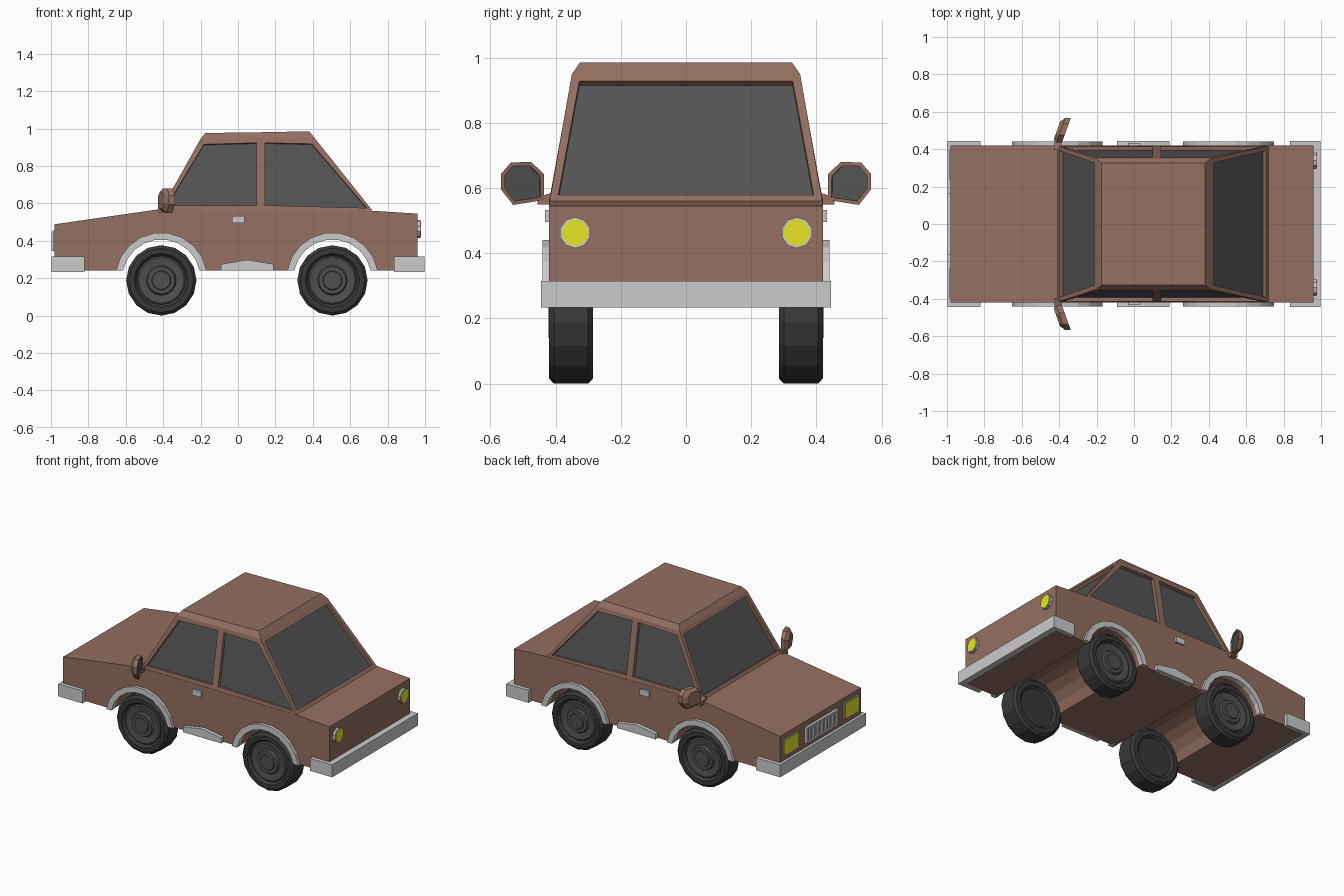
import bpy, bmesh, math
from mathutils import Matrix, Vector

if "Cube" in bpy.data.objects:
    bpy.data.objects.remove(bpy.data.objects["Cube"])


def material(name, r, g, b):
    m = bpy.data.materials.new(name)
    m.diffuse_color = (r, g, b, 1)
    m.use_nodes = True
    m.node_tree.nodes["Principled BSDF"].inputs["Base Color"].default_value = m.diffuse_color
    return m


PAINT = material("paint", 0.30, 0.16, 0.12)
GLASS = material("dark_glass", 0.09, 0.09, 0.09)
TRIM = material("trim_grey", 0.6, 0.6, 0.6)
TYRE = material("rubber", 0.04, 0.04, 0.04)
RIM = material("rim_grey", 0.08, 0.08, 0.08)
LAMP = material("lamp_yellow", 0.8, 0.8, 0.02)


def finish(name, bm, mats, mirror=False):
    bmesh.ops.recalc_face_normals(bm, faces=bm.faces)
    me = bpy.data.meshes.new(name)
    bm.to_mesh(me)
    bm.free()
    for m in mats:
        me.materials.append(m)
    ob = bpy.data.objects.new(name, me)
    bpy.context.collection.objects.link(ob)
    if mirror:
        mod = ob.modifiers.new("mirror", 'MIRROR')
        mod.use_axis = (False, True, False)
        mod.use_mirror_merge = False
    return ob


def prism(name, pts, axis, a, b, mat, mirror=False):
    """Extrude a 2D outline along an axis from a to b."""
    place = {'x': lambda p: (a, p[0], p[1]),
             'y': lambda p: (p[0], a, p[1]),
             'z': lambda p: (p[0], p[1], a)}[axis]
    bm = bmesh.new()
    face = bm.faces.new([bm.verts.new(place(p)) for p in pts])
    ext = bmesh.ops.extrude_face_region(bm, geom=[face], use_keep_orig=True)
    vec = Vector([(b - a) * (axis == k) for k in 'xyz'])
    bmesh.ops.translate(bm, vec=vec, verts=[g for g in ext['geom'] if isinstance(g, bmesh.types.BMVert)])
    return finish(name, bm, [mat], mirror)


def rect(u0, u1, v0, v1):
    return [(u0, v0), (u1, v0), (u1, v1), (u0, v1)]


WHEELS = {"front": -0.41, "rear": 0.505}
AXLE, FLOOR = 0.188, 0.24


def arch(cx, r, n=9):
    """Arc over a wheel, left to right, ending at floor level."""
    s = math.asin((FLOOR - AXLE - 0.01) / r)
    angs = [math.pi - s - (math.pi - 2 * s) * i / n for i in range(n + 1)]
    return [(cx + r * math.cos(t), AXLE + 0.01 + r * math.sin(t)) for t in angs]


# Lower body with full-width wheel arches
outline = [(-0.98, FLOOR)] + arch(WHEELS["front"], 0.212) + arch(WHEELS["rear"], 0.212)
outline += [(0.96, FLOOR), (0.96, 0.545), (0.72, 0.56), (-0.41, 0.57), (-0.98, 0.488)]
prism("body", outline, 'y', -0.42, 0.42, PAINT)

# Cabin: three rings with a pillar point on each side
PX = 0.1225


def ring(bm, hw, front, pillar_z, rear):
    pts = [(front[0], -hw, front[1]), (PX, -hw, pillar_z), (rear[0], -hw, rear[1]),
           (rear[0], hw, rear[1]), (PX, hw, pillar_z), (front[0], hw, front[1])]
    return [bm.verts.new(p) for p in pts]


bm = bmesh.new()
base = ring(bm, 0.418, (-0.41, 0.57), 0.565, (0.72, 0.56))
mid = ring(bm, 0.35, (-0.20, 0.945), 0.948, (0.41, 0.949))
top = ring(bm, 0.325, (-0.175, 0.976), 0.980, (0.38, 0.985))
windows = []
for i in range(6):
    j = (i + 1) % 6
    windows.append(bm.faces.new((base[i], base[j], mid[j], mid[i])))
    bm.faces.new((mid[i], mid[j], top[j], top[i]))
bm.faces.new(top)
bm.normal_update()
# Window openings: inset, narrow the middle pillar, then recess the glass
bmesh.ops.inset_individual(bm, faces=windows, thickness=0.035, depth=0)
for f in windows:
    side = 1 if f.calc_center_median().x > PX else -1
    for v in f.verts:
        if abs(v.co.x - PX) < 0.06:
            v.co.x = PX + side * 0.0225
bm.normal_update()
bmesh.ops.inset_individual(bm, faces=windows, thickness=0, depth=-0.022)
for f in windows:
    f.material_index = 1
finish("cabin", bm, [PAINT, GLASS])


def lathe(name, profile, cx, mat, sides=16):
    """Spin an (r, y) profile about the axle; mirrored to the other side."""
    bm = bmesh.new()
    vs = [bm.verts.new((cx, y, AXLE - r)) for r, y in profile]
    es = [bm.edges.new(p) for p in zip(vs, vs[1:])]
    bmesh.ops.spin(bm, geom=vs + es, cent=(cx, 0, AXLE), axis=(0, 1, 0),
                   angle=2 * math.pi, steps=sides)
    bmesh.ops.remove_doubles(bm, verts=bm.verts, dist=0.0005)
    return finish(name, bm, [mat], True)


# Wheels and arch trims
tyre = [(0, 0.30), (0.125, 0.30), (0.14, 0.285), (0.172, 0.285), (0.188, 0.30),
        (0.188, 0.405), (0.172, 0.42), (0.145, 0.42), (0.13, 0.402)]
rim = [(0.13, 0.402), (0.122, 0.408), (0.08, 0.402), (0.073, 0.415),
       (0.052, 0.415), (0.048, 0.422), (0, 0.422)]
for end, cx in WHEELS.items():
    lathe(end + "_tyres", tyre, cx, TYRE)
    lathe(end + "_rims", rim, cx, RIM)
    prism(end + "_arch_trim", arch(cx, 0.246) + arch(cx, 0.209)[::-1],
          'y', 0.41, 0.44, TRIM, True)

# Wrap-around bumpers
for end, s, inner, face in (("front", -1, 0.82, 0.975), ("rear", 1, 0.835, 0.955)):
    half = [(s * inner, 0.415), (s * inner, 0.445), (s * 0.998, 0.445)]
    u = half + [(x, -y) for x, y in reversed(half)] + [(s * face, -0.415), (s * face, 0.415)]
    prism(end + "_bumper", u, 'z', 0.233, 0.315, TRIM)

# Side skirts and door handles
prism("side_skirts", [(-0.09, FLOOR), (0.19, FLOOR), (0.19, 0.275), (0.05, 0.298), (-0.09, 0.275)],
      'y', 0.41, 0.445, TRIM, True)
prism("door_handles", rect(-0.032, 0.034, 0.495, 0.533), 'y', 0.41, 0.433, TRIM, True)


# Round rear lamps
def disc(r, n=10):
    return [(0.34 + r * math.cos(2 * math.pi * (i + 0.5) / n),
             0.463 + r * math.sin(2 * math.pi * (i + 0.5) / n)) for i in range(n)]


prism("rear_lamp_rings", disc(0.048), 'x', 0.95, 0.975, TRIM, True)
prism("rear_lamp_lenses", disc(0.041), 'x', 0.95, 0.979, LAMP, True)

# Square front lamps and the barred grille
prism("front_lamp_frames", rect(0.235, 0.395, 0.345, 0.458), 'x', -0.986, -0.97, TRIM, True)
prism("front_lamp_lenses", rect(0.243, 0.387, 0.353, 0.450), 'x', -0.99, -0.97, LAMP, True)
prism("grille_back", rect(-0.165, 0.165, 0.345, 0.45), 'x', -0.985, -0.97, TRIM)
for z in (0.345, 0.438):
    prism("grille_rail", rect(-0.165, 0.165, z, z + 0.012), 'x', -0.997, -0.97, TRIM)
for i in range(9):
    y = -0.158 + i * 0.316 / 8
    prism("grille_bar", rect(y - 0.008, y + 0.008, 0.35, 0.445), 'x', -0.996, -0.97, TRIM)

# Wing mirrors: tapered, swept shells with recessed glass facing back
shape = [(0.436, 0.563), (0.53, 0.548), (0.567, 0.595), (0.567, 0.643),
         (0.537, 0.678), (0.475, 0.68), (0.436, 0.643)]
bm = bmesh.new()
cy, cz = 0.50, 0.615
loops = []
for x, k in ((-0.435, 0.7), (-0.415, 1.0), (-0.385, 1.0)):
    pts = [(cy + (y - cy) * k, cz + (z - cz) * k) for y, z in shape]
    loops.append([bm.verts.new((x + 0.36 * (y - 0.436), y, z)) for y, z in pts])
for lo, hi in zip(loops, loops[1:]):
    for i in range(7):
        j = (i + 1) % 7
        bm.faces.new((lo[i], lo[j], hi[j], hi[i]))
bm.faces.new(loops[0][::-1])
glass = bm.faces.new(loops[-1])
bm.normal_update()
bmesh.ops.inset_individual(bm, faces=[glass], thickness=0.013, depth=0)
bmesh.ops.inset_individual(bm, faces=[glass], thickness=0, depth=-0.008)
glass.material_index = 1
finish("wing_mirrors", bm, [PAINT, GLASS], True)
prism("mirror_arms", [(0.395, 0.55), (0.455, 0.55), (0.455, 0.572), (0.395, 0.59)],
      'x', -0.425, -0.385, PAINT, True)
